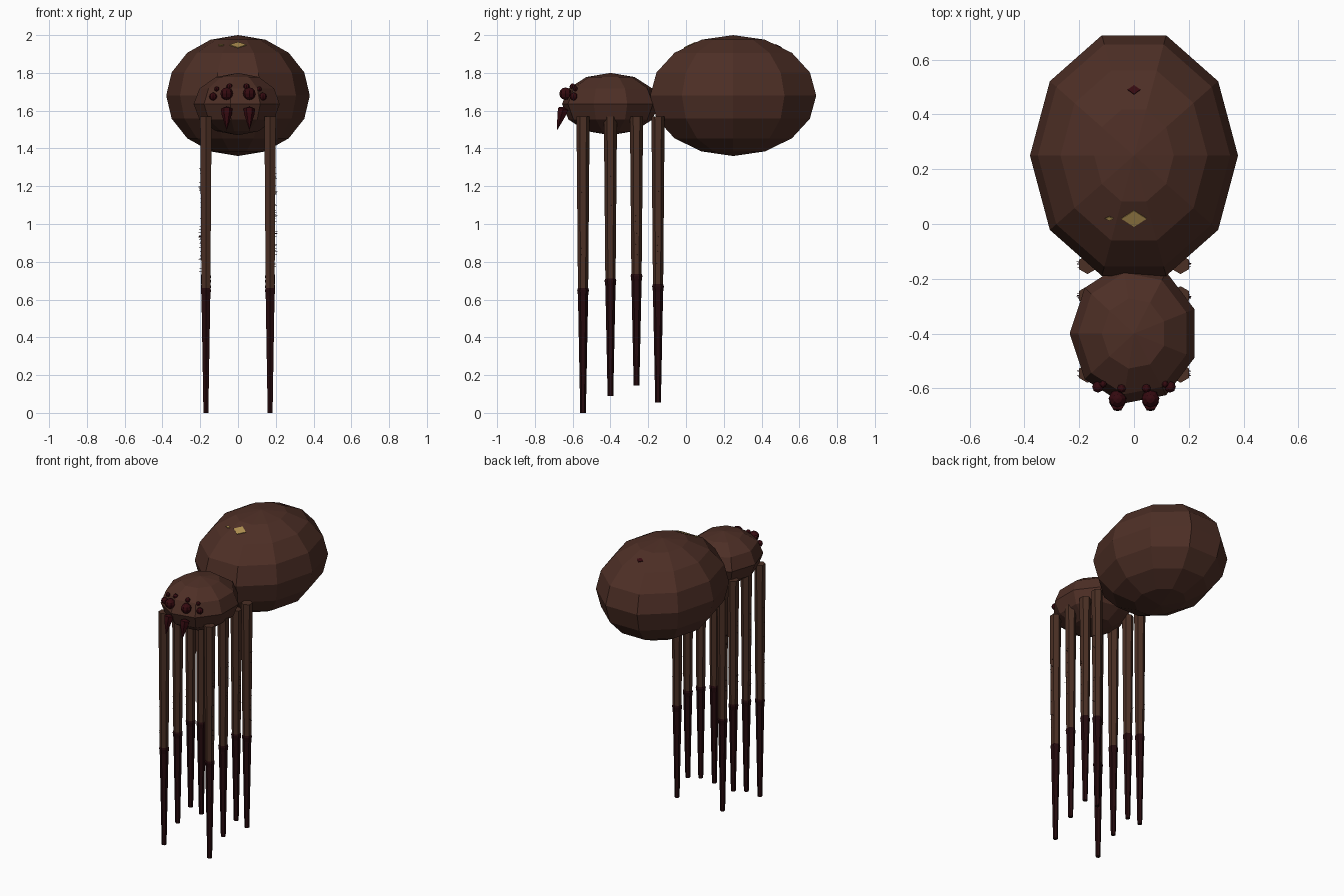
import bpy
import bmesh
import math
import random
from mathutils import Matrix, Vector

random.seed(4)
cube = bpy.data.objects.get("Cube")
if cube:
    bpy.data.objects.remove(cube, do_unlink=True)


def material(name, r, g, b):
    m = bpy.data.materials.new(name)
    m.use_nodes = True
    m.diffuse_color = (r, g, b, 1)
    bsdf = m.node_tree.nodes["Principled BSDF"]
    bsdf.inputs["Base Color"].default_value = (r, g, b, 1)
    bsdf.inputs["Roughness"].default_value = 0.8
    return m


brown = material("body brown", 0.075, 0.028, 0.019)
leg_brown = material("leg brown", 0.07, 0.029, 0.018)
dark = material("dark leg maroon", 0.018, 0.003, 0.004)
red = material("deep red", 0.035, 0.003, 0.005)
gold = material("gold marking", 0.42, 0.27, 0.08)


def finish(bm, name, mat):
    bmesh.ops.recalc_face_normals(bm, faces=bm.faces)
    mesh = bpy.data.meshes.new(name)
    bm.to_mesh(mesh)
    bm.free()
    mesh.materials.append(mat)
    obj = bpy.data.objects.new(name, mesh)
    bpy.context.collection.objects.link(obj)
    return obj


def lathe(name, mat, profile, sides, loc, scale=(1, 1, 1), turn=0):
    """Spin (radius, height) pairs around z; zero radius makes a pole."""
    bm = bmesh.new()
    rings = []
    for r, z in profile:
        count = sides if r > 0 else 1
        ring = []
        for i in range(count):
            a = turn + math.tau * i / sides
            p = Vector((r * math.cos(a) * scale[0], r * math.sin(a) * scale[1], z * scale[2]))
            ring.append(bm.verts.new(p + Vector(loc)))
        rings.append(ring)
    for low, high in zip(rings, rings[1:]):
        for i in range(sides):
            j = (i + 1) % sides
            if len(low) == 1:
                bm.faces.new((low[0], high[j], high[i]))
            elif len(high) == 1:
                bm.faces.new((low[i], low[j], high[0]))
            else:
                bm.faces.new((low[i], low[j], high[j], high[i]))
    for ring in (rings[0], rings[-1]):
        if len(ring) > 1:
            bm.faces.new(ring)
    return finish(bm, name, mat)


def ball(name, mat, sides, bands, loc, scale, turn=0):
    arc = [math.pi * k / bands for k in range(bands + 1)]
    profile = [(math.sin(a) if 0 < k < bands else 0, -math.cos(a)) for k, a in enumerate(arc)]
    return lathe(name, mat, profile, sides, loc, scale, turn)


# Faceted body
ball("abdomen", brown, 10, 8, (0, 0.25, 1.68), (0.38, 0.462, 0.32))
ball("head", brown, 9, 6, (0, -0.4, 1.635), (0.235, 0.26, 0.165), math.pi)

# Diamond markings lying on the sloping back
def marking(name, mat, loc, half_x, half_y, tilt):
    obj = lathe(name, mat, [(1, -0.003), (1, 0.003)], 4, (0, 0, 0), (half_x, half_y, 1))
    obj.matrix_world = Matrix.Translation(loc) @ Matrix.Rotation(tilt, 4, "X")


slope = math.radians(26)
marking("front_marking", gold, (0, 0.02, 1.947), 0.046, 0.033, slope)
marking("side_marking", gold, (-0.09, 0.02, 1.947), 0.016, 0.008, slope)
marking("rear_marking", red, (0, 0.49, 1.942), 0.024, 0.018, -slope)

# Eyes and fangs, mirrored
eyes = {
    "main_eye": (0.06, -0.638, 1.69, 0.033),
    "outer_eye": (0.132, -0.595, 1.675, 0.021),
    "upper_eye": (0.045, -0.6, 1.728, 0.016),
    "small_eye": (0.113, -0.585, 1.715, 0.013),
}
for side, label in ((1, "left"), (-1, "right")):
    for name, (x, y, z, r) in eyes.items():
        ball(f"{label}_{name}", red, 8, 6, (side * x, y, z), (r, r, r))
    fang = lathe(f"{label}_fang", red, [(0, -0.12), (0.027, -0.03), (0.031, 0), (0, 0.012)],
                 6, (0, 0, 0))
    fang.matrix_world = Matrix.Translation((side * 0.06, -0.65, 1.61)) @ Matrix.Rotation(-0.28, 4, "X")

    # Legs: position, knee height and tip height from front to back
    legs = [(-0.545, 0.66, 0.0), (-0.4, 0.71, 0.09), (-0.262, 0.735, 0.145), (-0.148, 0.68, 0.055)]
    for n, (y, knee, tip) in enumerate(legs, 1):
        foot = (side * 0.17, y, 0)
        lathe(f"{label}_upper_leg_{n}", leg_brown, [(0.027, knee - 0.01), (0.035, 1.57)],
              6, foot, turn=math.pi / 2)
        lathe(f"{label}_lower_leg_{n}", dark,
              [(0.015, tip), (0.027, knee - 0.04), (0.031, knee - 0.01), (0.024, knee + 0.01)],
              6, foot, turn=math.pi / 2)

        # Short bristles on the outer face of the upper leg
        bm = bmesh.new()
        for k in range(10):
            z = random.uniform(knee + 0.08, 1.3)
            spot = Vector((side * 0.201, y + random.uniform(-0.012, 0.012), z))
            turn = Matrix.Rotation(side * math.pi / 2, 4, "Y")
            bmesh.ops.create_cone(bm, segments=3, radius1=0.002, radius2=0, depth=0.018,
                                  matrix=Matrix.Translation(spot) @ turn)
        finish(bm, f"{label}_bristles_{n}", dark)
